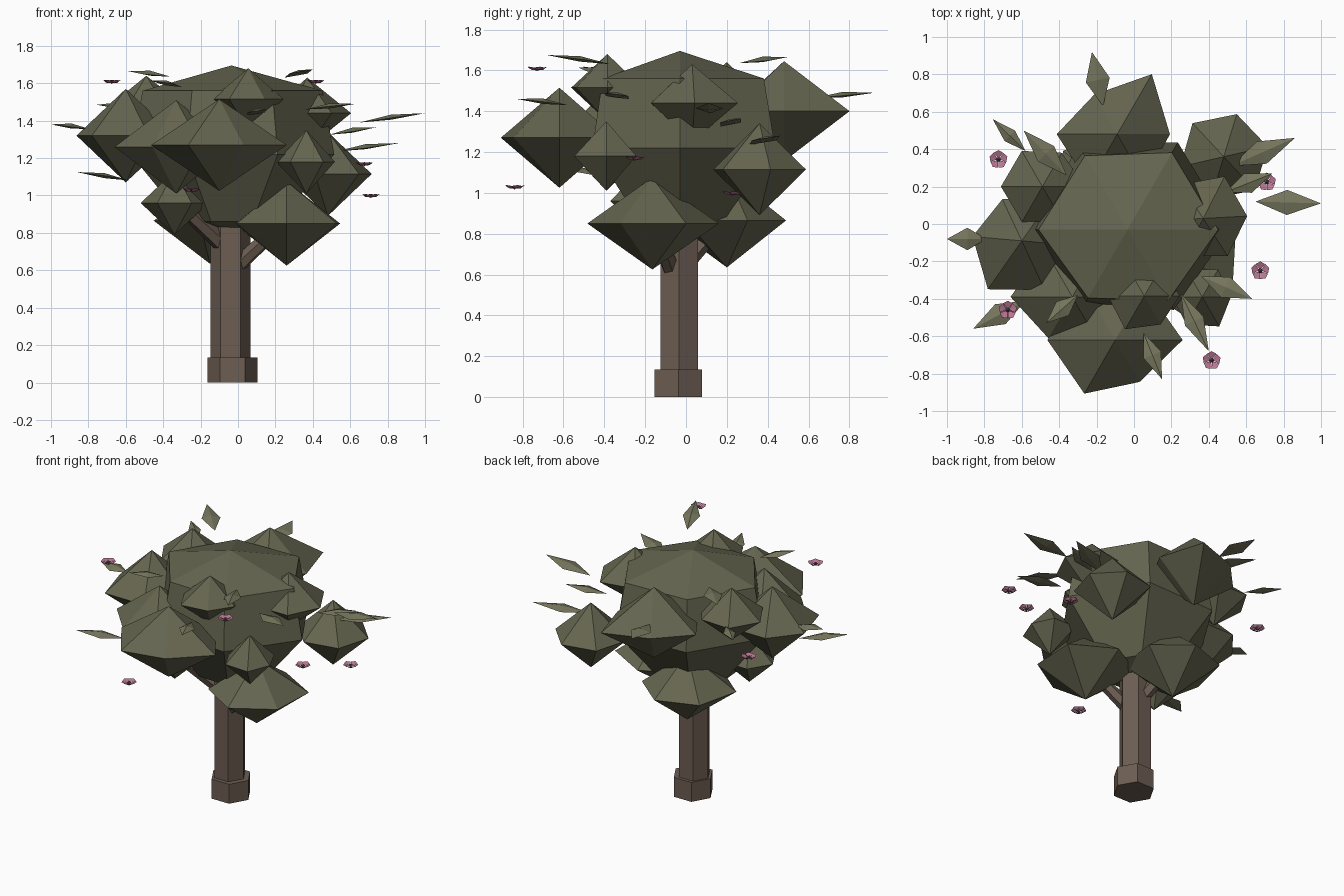
import bpy, bmesh, random
from math import sin, cos, pi, radians
from mathutils import Vector

if "Cube" in bpy.data.objects:
    bpy.data.objects.remove(bpy.data.objects["Cube"])

random.seed(4)

def material(name, rgb):
    m = bpy.data.materials.new(name)
    m.diffuse_color = (*rgb, 1)
    m.use_nodes = True
    m.node_tree.nodes["Principled BSDF"].inputs["Base Color"].default_value = m.diffuse_color
    return m

BARK = material("bark", (0.15, 0.11, 0.085))
LEAF = material("foliage", (0.13, 0.13, 0.08))
LEAF2 = material("leaf", (0.18, 0.18, 0.11))
PINK = material("petal", (0.50, 0.18, 0.30))
CORE = material("flower_core", (0.12, 0.07, 0.07))

def make(name, verts, faces, mats, face_mats=None):
    me = bpy.data.meshes.new(name)
    me.from_pydata(verts, [], faces)
    for m in mats:
        me.materials.append(m)
    if face_mats:
        me.polygons.foreach_set("material_index", face_mats)
    bm = bmesh.new()
    bm.from_mesh(me)
    bmesh.ops.recalc_face_normals(bm, faces=bm.faces)
    bm.to_mesh(me)
    bm.free()
    ob = bpy.data.objects.new(name, me)
    bpy.context.collection.objects.link(ob)
    return ob

def lathe(name, centre, profile, mat, rot=0.0, scale=(1,) * 6):
    """Six-sided turned solid; a zero radius makes an apex, otherwise a cap.
    scale holds one radius factor per corner for irregular clumps."""
    n = 6
    cx, cy = centre
    verts, rings, faces = [], [], []
    for r, z in profile:
        start = len(verts)
        if r == 0:
            verts.append((cx, cy, z))
            rings.append([start] * n)
            continue
        for i in range(n):
            a = rot + 2 * pi * i / n
            verts.append((cx + r * scale[i] * cos(a), cy + r * scale[i] * sin(a), z))
        rings.append(list(range(start, start + n)))
    for lo, hi in zip(rings, rings[1:]):
        for i in range(n):
            j = (i + 1) % n
            faces.append(list(dict.fromkeys((lo[i], lo[j], hi[j], hi[i]))))
    for ring in (rings[0], rings[-1]):
        if len(set(ring)) == n:
            faces.append(ring)
    return make(name, verts, faces, [mat])

# Trunk and its foot
lathe("trunk", (-0.04, -0.034), [(0.106, 0.1), (0.106, 0.95)], BARK)
lathe("trunk_foot", (-0.029, -0.037), [(0.134, 0), (0.134, 0.135)], BARK)

# Branches
def branch(name, a, b, r0=0.045, r1=0.035):
    a, b = Vector(a), Vector(b)
    q = (b - a).to_track_quat('Z', 'Y')
    ring = lambda p, r: [p + q @ Vector((r * cos(i * pi / 3), r * sin(i * pi / 3), 0)) for i in range(6)]
    faces = [(i, (i + 1) % 6, (i + 1) % 6 + 6, i + 6) for i in range(6)]
    make(name, ring(a, r0) + ring(b, r1), faces + [range(6), range(6, 12)], [BARK])

branch("branch_right", (-0.01, -0.07, 0.62), (0.26, -0.16, 0.87))
branch("branch_left", (-0.06, -0.05, 0.72), (-0.34, -0.22, 0.98), 0.05, 0.04)
branch("branch_back", (-0.05, 0.0, 0.66), (-0.15, 0.20, 0.88))

# Main crown
lathe("crown", (-0.035, -0.03),
      [(0, 0.80), (0.25, 0.86), (0.55, 1.22), (0.485, 1.56), (0, 1.695)],
      LEAF, scale=(1, 0.98, 0.94, 0.98, 0.87, 0.9))

# Foliage clumps: x, y, z, radius, half height, rotation, optional corner factors
CLUMPS = [
    (-0.10, -0.62, 1.27, 0.36, 0.245, 0, (1, 0.9, 0.9, 1.01, 0.92, 0.72)),
    (-0.09, 0.48, 1.40, 0.34, 0.245, 0, (0.83, 1.09, 0.72, 0.95, 0.9, 0.85)),
    (-0.60, -0.09, 1.32, 0.27, 0.25, -5, (1, 1, 0.91, 0.98, 1.17, 1.07)),
    (0.48, 0.36, 1.115, 0.25, 0.225, 13),
    (0.37, 0.03, 1.44, 0.24, 0.19, 3, (0.98, 1.05, 0.9, 0.9, 0.95, 1.0)),
    (0.26, -0.165, 0.85, 0.32, 0.225, 30),
    (-0.15, 0.20, 0.865, 0.31, 0.23, 20),
    (-0.34, -0.21, 0.96, 0.18, 0.17, 0),
    (0.365, -0.39, 1.18, 0.17, 0.17, 0, (0.9, 1, 1, 0.95, 1, 1.07)),
    (0.055, -0.385, 1.515, 0.195, 0.165, 0, (0.97, 1, 1, 1, 1.05, 0.9)),
    (-0.33, -0.39, 1.26, 0.30, 0.25, 0, (1, 1, 1, 1.1, 0.85, 0.9)),
    (-0.49, 0.20, 1.46, 0.22, 0.18, 0),
]
for i, (x, y, z, r, h, rot, *factors) in enumerate(CLUMPS):
    scale = factors[0] if factors else [random.uniform(0.94, 1.04) for _ in range(6)]
    lathe(f"foliage_clump_{i + 1}", (x, y), [(0, z - h), (r, z), (0, z + h)],
          LEAF, radians(rot), scale)

# Loose leaves: folded thin blades from base to tip
def leaf(name, base, tip, w):
    b, t = Vector(base), Vector(tip)
    side = (t - b).cross(Vector((0, 0, 1))).normalized() * w
    mid = b.lerp(t, 0.48)
    up = Vector((0, 0, 0.018))
    verts = [b, mid + side, t, mid - side, mid + up, mid - up * 0.5]
    faces = [(i, (i + 1) % 4, c) for c in (4, 5) for i in range(4)]
    make(name, verts, faces, [LEAF2])

LEAVES = [
    ((-0.165, 0.63, 1.465), (-0.225, 0.92, 1.49), 0.065),
    ((-0.58, 0.39, 1.47), (-0.755, 0.56, 1.485), 0.04),
    ((-0.36, 0.26, 1.635), (-0.59, 0.50, 1.665), 0.06),
    ((-0.79, -0.08, 1.355), (-1.0, -0.08, 1.38), 0.06),
    ((-0.58, -0.41, 1.08), (-0.86, -0.56, 1.125), 0.06),
    ((0.65, 0.12, 1.39), (1.0, 0.11, 1.44), 0.067),
    ((0.52, 0.31, 1.235), (0.86, 0.46, 1.28), 0.065),
    ((0.49, 0.17, 1.325), (0.74, 0.27, 1.365), 0.055),
    ((0.36, -0.28, 1.46), (0.63, -0.40, 1.49), 0.06),
    ((0.25, -0.37, 1.63), (0.40, -0.68, 1.675), 0.055),
    ((0.05, -0.58, 1.43), (0.15, -0.83, 1.46), 0.05),
    ((-0.30, -0.38, 1.58), (-0.47, -0.53, 1.615), 0.05),
]
for i, args in enumerate(LEAVES):
    leaf(f"leaf_{i + 1}", *args)

# Blossoms: five cupped petals round a small core
def blossom(name, x, y, z):
    verts, faces, mats = [], [], []
    def P(r, a, dz):
        verts.append((x + r * cos(a), y + r * sin(a), z + dz))
    for k in range(5):
        a, s = 2 * pi * k / 5 + 0.3, len(verts)
        P(0.004, a, -0.01)
        P(0.044, a - 0.62, 0.004)
        P(0.05, a, 0.008)
        P(0.044, a + 0.62, 0.004)
        P(0.03, a, -0.008)
        faces += [(s, s + 1, s + 2), (s, s + 2, s + 3),
                  (s, s + 4, s + 1), (s + 1, s + 4, s + 2),
                  (s + 2, s + 4, s + 3), (s + 3, s + 4, s)]
        mats += [0] * 6
    s = len(verts)
    for i in range(6):
        P(0.013, i * pi / 3, -0.002)
    P(0, 0, 0.008)
    P(0, 0, -0.014)
    for c in (6, 7):
        faces += [(s + i, s + (i + 1) % 6, s + c) for i in range(6)]
        mats += [1] * 6
    make(name, verts, faces, [PINK, CORE], mats)

SPOTS = [(-0.725, 0.345, 1.28), (-0.675, -0.46, 1.61), (0.71, 0.225, 1.0),
         (0.675, -0.25, 1.17), (0.415, -0.73, 1.61), (-0.25, -0.84, 1.03)]
for i, p in enumerate(SPOTS):
    blossom(f"blossom_{i + 1}", *p)
